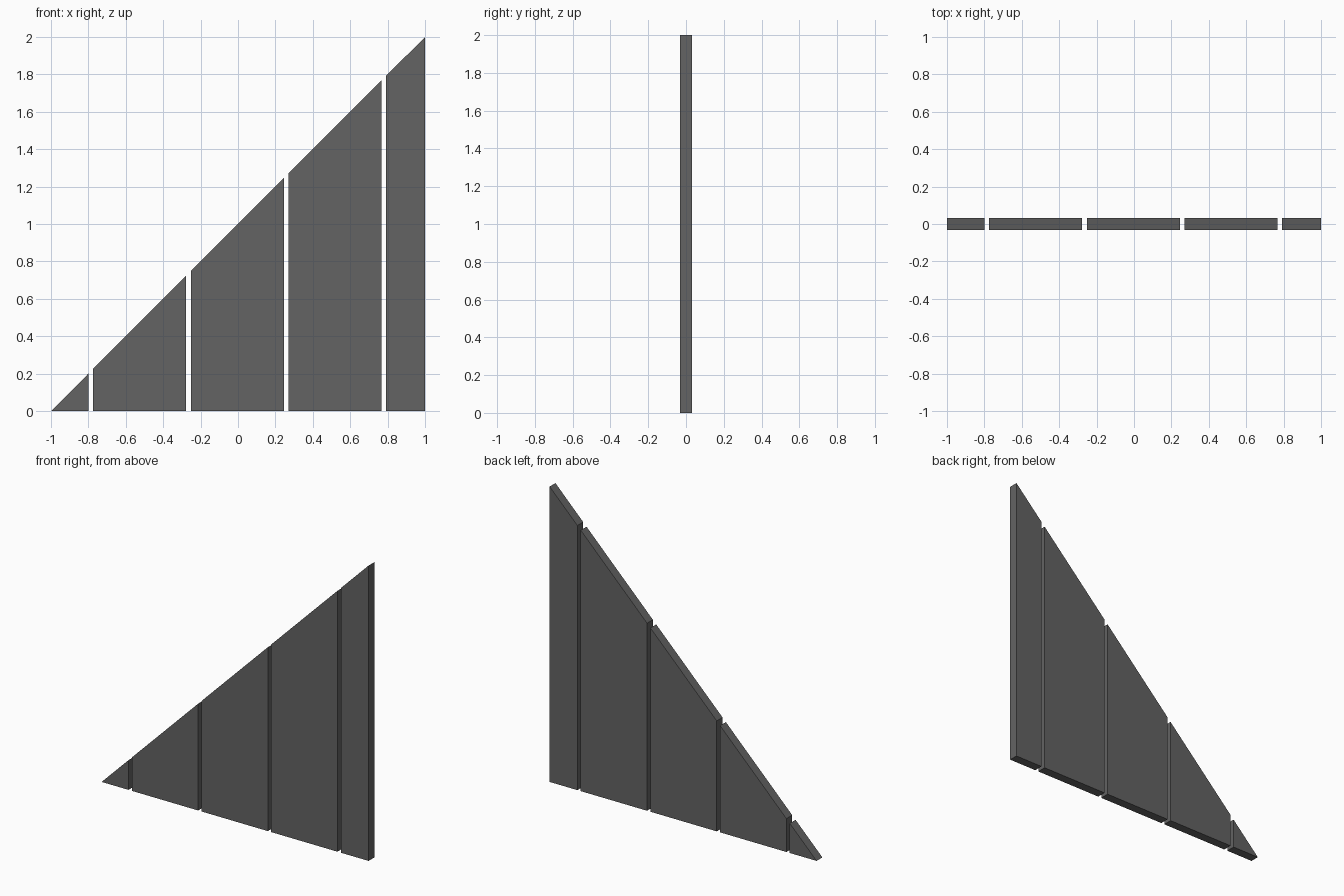
import bpy

if "Cube" in bpy.data.objects:
    bpy.data.objects.remove(bpy.data.objects["Cube"])

# One flat dark grey for the whole panel
grey = bpy.data.materials.new("dark grey")
grey.diffuse_color = (0.125, 0.125, 0.125, 1)
grey.use_nodes = True
grey.node_tree.nodes["Principled BSDF"].inputs["Base Color"].default_value = grey.diffuse_color

HALF = 0.031  # half thickness of the boards


def board(name, x0, x1):
    """Upright board whose top is cut along the 45 degree slope z = x + 1."""
    profile = [(x0, 0), (x1, 0), (x1, x1 + 1)]
    if x0 > -1:
        profile.append((x0, x0 + 1))
    n = len(profile)
    verts = [(x, y, z) for y in (-HALF, HALF) for x, z in profile]
    faces = [list(range(n)), list(range(2 * n - 1, n - 1, -1))]
    faces += [[i, i + n, (i + 1) % n + n, (i + 1) % n] for i in range(n)]
    mesh = bpy.data.meshes.new(name)
    mesh.from_pydata(verts, [], faces)
    mesh.materials.append(grey)
    bpy.context.collection.objects.link(bpy.data.objects.new(name, mesh))


# Five boards separated by narrow through gaps
PITCH, GAP = 0.522, 0.025
starts = [-1] + [-0.774 + PITCH * i for i in range(4)]
for i, x0 in enumerate(starts):
    x1 = starts[i + 1] - GAP if i < 4 else 1
    board(f"sloped_board_{i + 1}", x0, x1)
